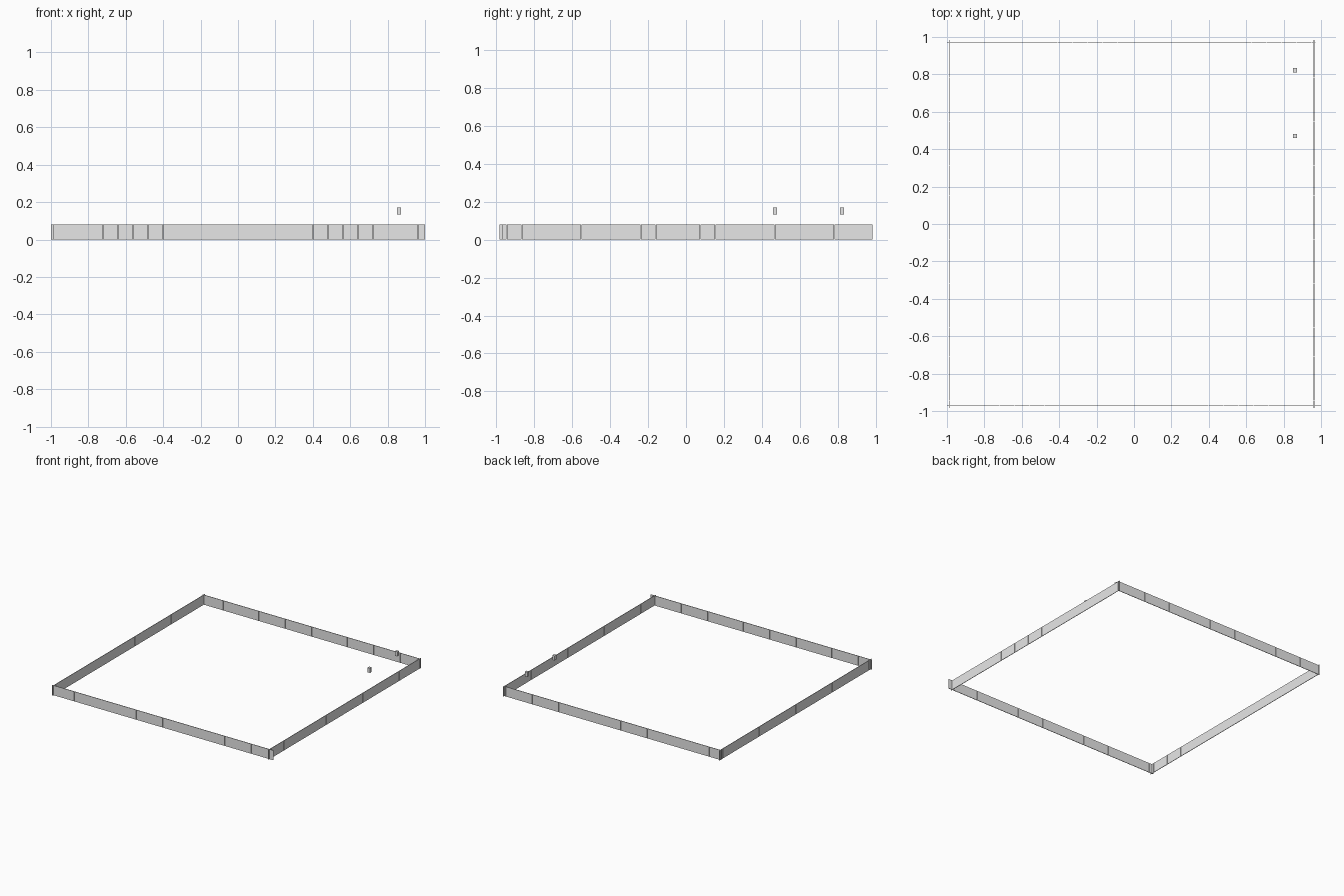
import bpy, bmesh
from mathutils import Matrix, Vector

if "Cube" in bpy.data.objects:
    bpy.data.objects.remove(bpy.data.objects["Cube"])

grey = bpy.data.materials.new("plain grey")
grey.diffuse_color = (0.8, 0.8, 0.8, 1)
grey.use_nodes = True
grey.node_tree.nodes["Principled BSDF"].inputs["Base Color"].default_value = grey.diffuse_color

HEIGHT, THICK, GAP = 0.08, 0.004, 0.001


def make_boxes(name, boxes):
    """One object from a list of (centre, size) boxes."""
    bm = bmesh.new()
    for centre, size in boxes:
        m = Matrix.Translation(Vector(centre)) @ Matrix.Diagonal((*size, 1))
        bmesh.ops.create_cube(bm, size=1, matrix=m)
    mesh = bpy.data.meshes.new(name)
    bm.to_mesh(mesh)
    bm.free()
    mesh.materials.append(grey)
    ob = bpy.data.objects.new(name, mesh)
    bpy.context.collection.objects.link(ob)


def wall(name, axis, across, start, end, first_joint, pitch):
    """Row of thin panels along an axis, parted by hairline joints."""
    cuts = [start]
    j = first_joint
    while j < end - 0.005:
        cuts.append(j)
        j += pitch
    cuts.append(end)
    boxes = []
    for i, (a, b) in enumerate(zip(cuts, cuts[1:])):
        lo = a + (GAP / 2 if i else 0)
        hi = b - (GAP / 2 if i < len(cuts) - 2 else 0)
        mid, length = (lo + hi) / 2, hi - lo
        if axis == "x":
            boxes.append(((mid, across, HEIGHT / 2), (length, THICK, HEIGHT)))
        else:
            boxes.append(((across, mid, HEIGHT / 2), (THICK, length, HEIGHT)))
    make_boxes(name, boxes)


# perimeter walls, overlapping slightly at the corners
wall("front_wall", "x", -0.969, -1.0, 1.0, -0.96, 0.08)
wall("back_wall", "x", 0.969, -1.0, 0.97, -0.97, 0.08)
wall("left_wall", "y", -0.988, -0.983, 0.983, -0.945, 0.0785)
wall("right_wall", "y", 0.963, -0.983, 0.983, -0.945, 0.0785)

# two small blocks floating inside the back right corner
for name, y in (("rear_block", 0.822), ("near_block", 0.47)):
    make_boxes(name, [((0.861, y, 0.152), (0.022, 0.022, 0.038))])
